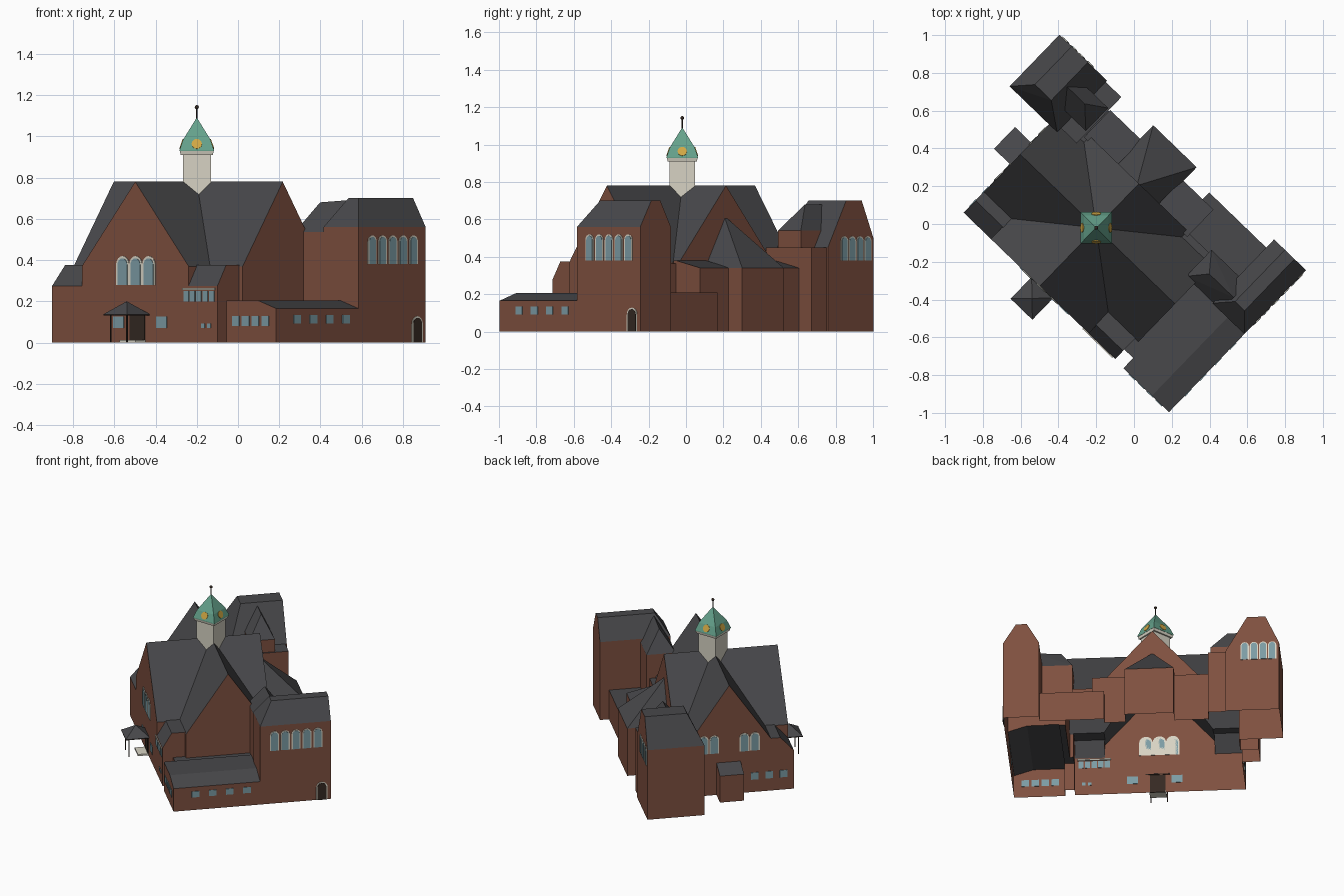
import bpy, bmesh, math
from mathutils import Matrix, Vector

if "Cube" in bpy.data.objects:
    bpy.data.objects.remove(bpy.data.objects["Cube"])

# Building frame: u runs along the long side, v across, turned in plan about the crossing
C = Vector((-0.2, -0.02, 0))
M = Matrix.Translation(C) @ Matrix.Rotation(math.radians(-44), 4, 'Z')
M0 = Matrix.Translation(C)


def mat(name, col):
    m = bpy.data.materials.new(name)
    m.diffuse_color = (*col, 1)
    m.use_nodes = True
    m.node_tree.nodes["Principled BSDF"].inputs["Base Color"].default_value = m.diffuse_color
    return m


BRICK = mat("brick", (0.21, 0.08, 0.05))
SLATE = mat("slate", (0.065, 0.065, 0.07))
CREAM = mat("cream", (0.68, 0.65, 0.55))
COPPER = mat("copper", (0.13, 0.36, 0.26))
GOLD = mat("gold", (0.65, 0.4, 0.06))
GLASS = mat("glass", (0.2, 0.33, 0.37))
DARK = mat("dark_wood", (0.035, 0.022, 0.016))


def finish(name, bm, mats, matrix):
    me = bpy.data.meshes.new(name)
    bm.to_mesh(me)
    bm.free()
    for m in mats:
        me.materials.append(m)
    ob = bpy.data.objects.new(name, me)
    bpy.context.collection.objects.link(ob)
    ob.matrix_world = matrix
    return ob


def hull(name, pts, mats=(BRICK, SLATE), matrix=M):
    """Convex solid; faces that look upward take the second material."""
    bm = bmesh.new()
    for p in pts:
        bm.verts.new(p)
    bmesh.ops.convex_hull(bm, input=bm.verts[:])
    bmesh.ops.dissolve_limit(bm, angle_limit=0.01, verts=bm.verts[:], edges=bm.edges[:])
    bmesh.ops.recalc_face_normals(bm, faces=bm.faces[:])
    if len(mats) > 1:
        for f in bm.faces:
            f.material_index = 1 if f.normal.z > 0.25 else 0
    return finish(name, bm, mats, matrix)


def rect(u0, u1, v0, v1, z):
    return [(u, v, z) for u in (u0, u1) for v in (v0, v1)]


def box(name, u0, u1, v0, v1, z0, z1, mats=(BRICK, SLATE), matrix=M):
    return hull(name, rect(u0, u1, v0, v1, z0) + rect(u0, u1, v0, v1, z1), mats, matrix)


def ridged(name, u0, u1, v0, v1, eave, ridge):
    """Block with walls to the eave and a roof up to the ridge points."""
    return hull(name, rect(u0, u1, v0, v1, 0) + rect(u0, u1, v0, v1, eave) + ridge)


# Main cross-shaped hall
hall = ridged("building_shell", -0.36, 0.36, -0.43, 0.325, 0.37, [(0, -0.43, 0.78), (0, 0.325, 0.78)])
ridged("hall_long_arm", -0.56, 0.58, -0.28, 0.28, 0.37, [(-0.56, 0, 0.78), (0.58, 0, 0.78)])
box("hall_rear_wall", -0.56, 0.58, 0.1, 0.32, 0, 0.365)

# Lean-to aisles either side of the front gable
for side, u0, u1, vt in (("west", -0.56, -0.3, -0.34), ("east", 0.3, 0.555, -0.37)):
    hull(side + "_aisle", rect(u0, u1, -0.43, -0.22, 0) + [(u, -0.43, 0.275) for u in (u0, u1)]
         + [(u, v, 0.375) for u in (u0, u1) for v in (vt, -0.22)])

# Rear apse with hipped roof and side rooms
ridged("apse", -0.16, 0.16, 0.3, 0.6, 0.34, [(0, 0.31, 0.62)])
for s, side in ((1, "east"), (-1, "west")):
    us = sorted((s * 0.15, s * 0.38))
    hull(side + "_vestry", rect(*us, 0.3, 0.5, 0) + rect(*us, 0.3, 0.5, 0.34)
         + rect(*us, 0.3, 0.32, 0.38))
box("rear_east_rooms", 0.3, 0.75, 0.27, 0.55, 0, 0.21)
box("rear_west_link", -0.52, -0.3, 0.29, 0.49, 0, 0.3)


# Tall wings: truncated rear gable, hipped front
def wing(name, prof, v0, hip, v1):
    pts = rect(prof[0][0], prof[3][0], v0, v1, 0)
    for i, (u, z) in enumerate(prof):
        pts += [(u, v1, z), (u, v0 + (hip if i in (1, 2) else 0), z)]
    hull(name, pts)


wing("east_wing", [(0.955, 0.56), (0.87, 0.7), (0.80, 0.7), (0.72, 0.56)], 0.14, 0.09, 0.61)
ridged("east_wing_stair", 0.52, 0.78, 0.145, 0.34, 0.535, [(0.6, 0.24, 0.68), (0.78, 0.24, 0.69)])
wing("north_wing", [(-0.85, 0.5), (-0.76, 0.7), (-0.64, 0.7), (-0.5, 0.45)], 0.22, 0.1, 0.6)
ridged("north_wing_stair", -0.64, -0.395, 0.33, 0.5, 0.54, [(-0.5, 0.43, 0.68), (-0.64, 0.43, 0.68)])
box("north_wing_shoulder", -0.55, -0.385, 0.25, 0.59, 0, 0.45)

# Low annex along the front right, and small side lobby
hull("low_annex", rect(0.62, 0.955, -0.435, 0.16, 0) + [(0.955, v, 0.165) for v in (-0.435, 0.16)]
     + [(u, v, 0.205) for u in (0.83, 0.62) for v in (-0.435, 0.16)])
box("annex_link", 0.5, 0.66, -0.36, 0.2, 0, 0.2)
hull("side_lobby", rect(-0.68, -0.5, -0.075, 0.085, 0) + rect(-0.68, -0.5, -0.075, 0.085, 0.19)
     + rect(-0.56, -0.5, -0.075, 0.085, 0.23))

# Merge all masonry blocks into one hollow shell, open underneath
parts = [o for o in bpy.context.collection.objects if o is not hall]
for p in parts:
    mod = hall.modifiers.new("union", 'BOOLEAN')
    mod.operation, mod.solver, mod.object = 'UNION', 'EXACT', p
bpy.context.view_layer.update()
dg = bpy.context.evaluated_depsgraph_get()
shell = bpy.data.meshes.new_from_object(hall.evaluated_get(dg))
hall.modifiers.clear()
hall.data = shell
for p in parts:
    bpy.data.objects.remove(p)
bm = bmesh.new()
bm.from_mesh(shell)
bmesh.ops.delete(bm, geom=[f for f in bm.faces if all(v.co.z < 1e-4 for v in f.verts)], context='FACES')
bm.to_mesh(shell)
bm.free()

# Entrance canopy, posts and step
hull("porch_canopy", rect(-0.065, 0.095, -0.585, -0.425, 0.132) + rect(-0.065, 0.095, -0.585, -0.425, 0.137)
     + [(0.015, -0.505, 0.2)], (DARK, SLATE))
for i, u in enumerate((-0.04, 0.07)):
    box(f"porch_post_{i}", u - 0.003, u + 0.003, -0.563, -0.557, 0, 0.135, (DARK,))
box("porch_step", -0.04, 0.07, -0.5, -0.43, 0, 0.012, (CREAM,))

# Openings: a profile in the wall plane, pushed slightly out of the wall
FACING = {"front": 0, "right": 90, "back": 180, "left": -90}


def panel(name, wall, u, v, z, w, h, arch, depth, m):
    r = w / 2
    if arch:
        prof = [(-r, 0), (r, 0)] + [(r * math.cos(a), h - r + r * math.sin(a))
                                    for a in [math.pi * k / 8 for k in range(9)]]
    else:
        prof = [(-r, 0), (r, 0), (r, h), (-r, h)]
    pts = [(x, y, q) for x, q in prof for y in (0.002, -depth)]
    T = M @ Matrix.Translation((u, v, z)) @ Matrix.Rotation(math.radians(FACING[wall]), 4, 'Z')
    hull(name, pts, (m,), T)


def window(name, wall, u, v, z, w, h, arch=True):
    if arch:
        panel(name + "_frame", wall, u, v, z, w, h, True, 0.003, CREAM)
        panel(name + "_glass", wall, u, v, z, w * 0.74, h - w * 0.13, True, 0.005, GLASS)
    else:
        panel(name + "_glass", wall, u, v, z, w, h, False, 0.004, GLASS)


for i in range(3):
    window(f"front_gable_window_{i}", "front", 0.005 + (i - 1) * 0.088, -0.43, 0.28, 0.088, 0.14)
for i in range(5):
    window(f"east_wing_window_{i}", "right", 0.955, 0.235 + i * 0.072, 0.38, 0.06, 0.14)
    window(f"aisle_window_{i}", "front", 0.345 + i * 0.043, -0.43, 0.2, 0.034, 0.05, False)
for i in range(4):
    window(f"annex_side_window_{i}", "right", 0.955, -0.29 + i * 0.114, 0.092, 0.05, 0.042, False)
    window(f"annex_end_window_{i}", "front", 0.685 + i * 0.066, -0.435, 0.08, 0.048, 0.048, False)
    window(f"north_wing_window_{i}", "back", -0.805 + i * 0.06, 0.6, 0.38, 0.054, 0.13)
    window(f"side_gable_window_{i}", "left", -0.56, (-0.17, -0.1, 0.1, 0.17)[i], 0.3, 0.065, 0.13)
for i in range(3):
    window(f"side_low_window_{i}", "left", -0.56, -0.17 - i * 0.095, 0.09, 0.05, 0.05, False)
for i, u in enumerate((-0.11, 0.18)):
    window(f"front_low_window_{i}", "front", u, -0.43, 0.07, 0.07, 0.055, False)
for i, u in enumerate((0.46, 0.5)):
    window(f"front_small_window_{i}", "front", u, -0.43, 0.07, 0.022, 0.022, False)
box("aisle_window_sill", 0.32, 0.54, -0.436, -0.42, 0.255, 0.265, (CREAM,))
panel("entrance_door", "front", 0.015, -0.43, 0, 0.1, 0.13, False, 0.004, DARK)
panel("side_door_frame", "right", 0.955, 0.55, 0, 0.075, 0.128, True, 0.003, CREAM)
panel("side_door", "right", 0.955, 0.55, 0, 0.06, 0.12, True, 0.005, DARK)


# Ridge turret with copper cap
def stack(name, rings, m):
    hull(name, [p for r, z in rings for p in rect(-r, r, -r, r, z)], (m,), M0)


stack("turret_shaft", [(0.068, 0.7), (0.068, 0.92)], CREAM)
stack("turret_cornice", [(0.078, 0.91), (0.082, 0.928)], CREAM)
stack("turret_cap", [(0.084, 0.928), (0.084, 0.933), (0.066, 0.985), (0.001, 1.09)], COPPER)


def primitive(name, m, matrix, r, depth=None):
    bm = bmesh.new()
    if depth:
        bmesh.ops.create_cone(bm, cap_ends=True, segments=16, radius1=r, radius2=r, depth=depth)
    else:
        bmesh.ops.create_uvsphere(bm, u_segments=12, v_segments=8, radius=r)
    return finish(name, bm, (m,), M0 @ matrix)


for k in range(4):
    R = Matrix.Rotation(k * math.pi / 2, 4, 'Z')
    primitive(f"turret_medallion_{k}", GOLD, R @ Matrix.Translation((0, -0.074, 0.963))
              @ Matrix.Rotation(math.radians(71), 4, 'X'), 0.025, 0.006)
primitive("finial_rod", DARK, Matrix.Translation((0, 0, 1.11)), 0.003, 0.06)
primitive("finial_ball", DARK, Matrix.Translation((0, 0, 1.142)), 0.01)
